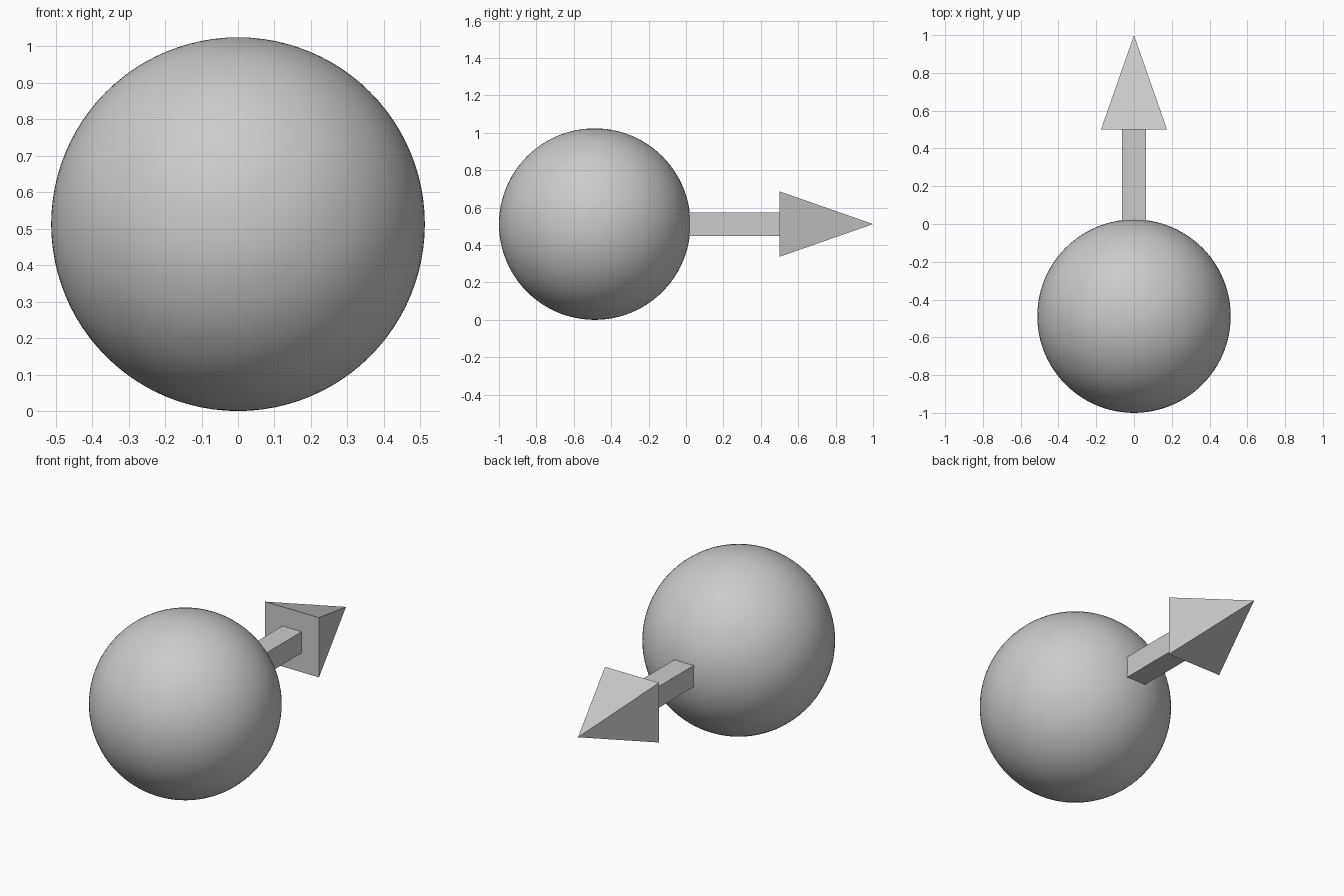
import bpy
from math import pi, sqrt

if "Cube" in bpy.data.objects:
    bpy.data.objects.remove(bpy.data.objects["Cube"])

R = 0.512          # ball radius
AXIS_Z = R         # height of the shared axis

# Ball at the front
bpy.ops.mesh.primitive_uv_sphere_add(segments=96, ring_count=48, radius=R,
                                     location=(0, -1 + R, AXIS_Z))
ball = bpy.context.object
ball.name = "ball"
bpy.ops.object.shade_smooth()


def square_cone(name, half1, half2, y0, y1):
    """Axis-aligned square prism or pyramid running along +y."""
    bpy.ops.mesh.primitive_cone_add(vertices=4, radius1=half1 * sqrt(2),
                                    radius2=half2 * sqrt(2), depth=y1 - y0)
    ob = bpy.context.object
    ob.name = name
    # turn the corners to the diagonals, then lay the axis along +y
    ob.rotation_euler = (-pi / 2, 0, pi / 4)
    ob.rotation_mode = 'XYZ'
    ob.rotation_euler = (0, 0, pi / 4)
    bpy.ops.object.transform_apply(rotation=True, location=False, scale=False)
    ob.rotation_euler = (-pi / 2, 0, 0)
    ob.location = (0, (y0 + y1) / 2, AXIS_Z)
    return ob


# Square shaft and pyramid arrow head pointing backwards
square_cone("arrow_shaft", 0.0625, 0.0625, 0.0, 0.5)
square_cone("arrow_head", 0.175, 0.0, 0.5, 1.0)
